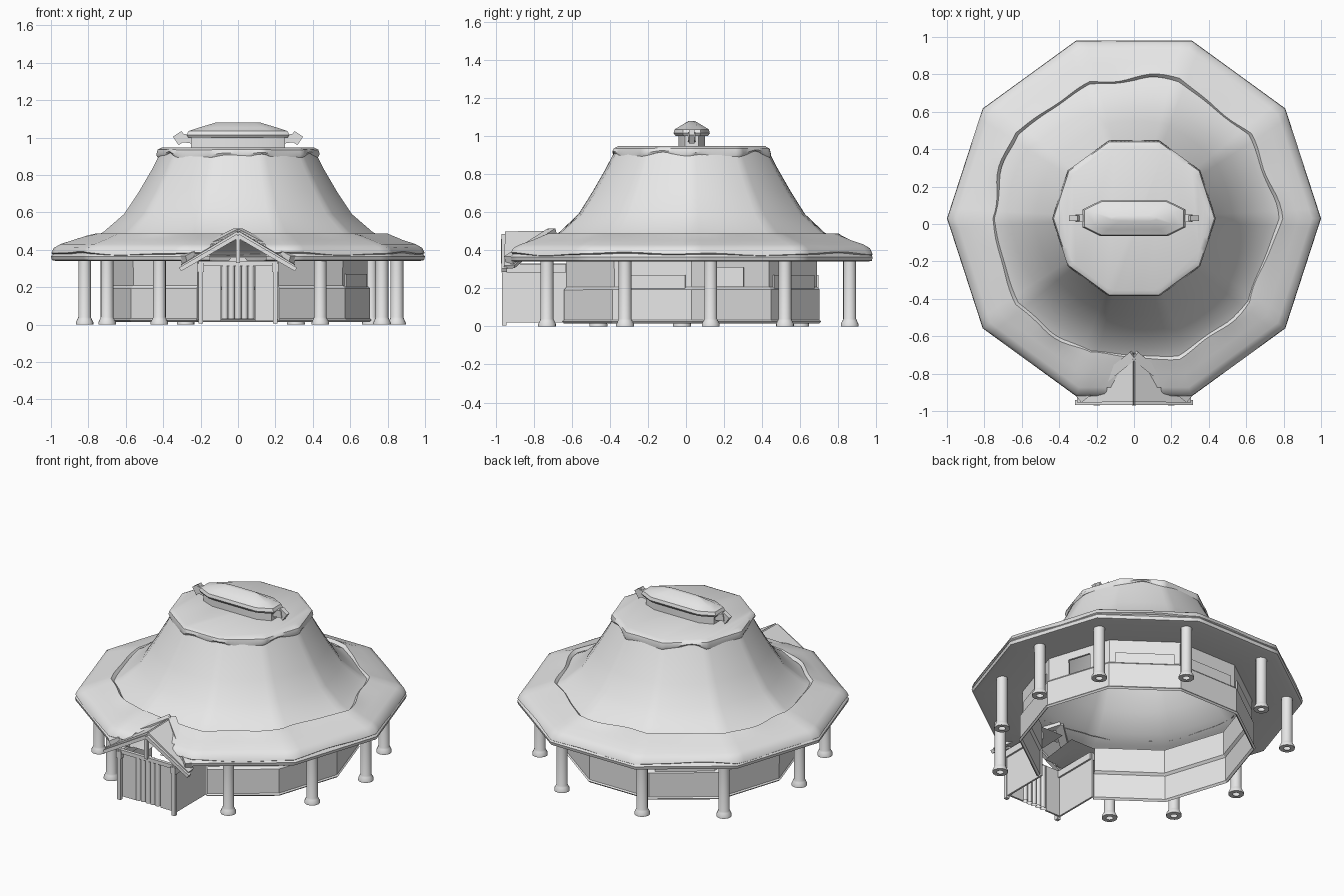
import bpy, bmesh
from math import sin, cos, pi, radians
from mathutils import Vector

cube = bpy.data.objects.get("Cube")
if cube:
    bpy.data.objects.remove(cube)

CY = 0.03  # centre of the round plan along y

grey = bpy.data.materials.new("plain_grey")
grey.use_nodes = True
grey.diffuse_color = (0.8, 0.8, 0.8, 1)
grey.node_tree.nodes["Principled BSDF"].inputs["Base Color"].default_value = (0.8, 0.8, 0.8, 1)


def finish(name, bm, smooth=None):
    bmesh.ops.recalc_face_normals(bm, faces=bm.faces)
    mesh = bpy.data.meshes.new(name)
    bm.to_mesh(mesh)
    bm.free()
    mesh.materials.append(grey)
    ob = bpy.data.objects.new(name, mesh)
    bpy.context.collection.objects.link(ob)
    if smooth:
        bpy.ops.object.select_all(action='DESELECT')
        ob.select_set(True)
        bpy.context.view_layer.objects.active = ob
        bpy.ops.object.shade_smooth_by_angle(angle=radians(smooth))
    return ob


def wave(a, shift=0.0):
    return (sin(5 * a + 1 + shift) + 0.6 * sin(9 * a + 2 - shift) + 0.4 * sin(14 * a)) / 2


def polygon(a):
    """Radius factor of a ten-sided plan."""
    return cos(pi / 10) / cos(a % (pi / 5) - pi / 10)


def shell(name, rows, n=120, center=(0, CY), cap=False, cut=None, smooth=40):
    """Loft rings; each row is radius, height, angularity, radial wave, height wave."""
    bm = bmesh.new()
    rings = []
    for r, z, k, wr, wz in rows:
        ring = []
        for i in range(n):
            a = 2 * pi * i / n
            rad = r * (1 - k + k * polygon(a + 1e-7)) + wr * wave(a)
            ring.append(bm.verts.new((center[0] + rad * cos(a), center[1] + rad * sin(a),
                                      z + wz * wave(a, 2))))
        rings.append(ring)
    for lo, hi in zip(rings, rings[1:]):
        for i in range(n):
            j = (i + 1) % n
            bm.faces.new((lo[i], lo[j], hi[j], hi[i]))
    if cap:
        bm.faces.new(rings[-1])
    if cut:
        doomed = [f for f in bm.faces if cut(f.calc_center_median())]
        bmesh.ops.delete(bm, geom=doomed, context='FACES')
    return finish(name, bm, smooth)


def box(name, center, size, rot=None):
    bm = bmesh.new()
    bmesh.ops.create_cube(bm, size=1)
    for v in bm.verts:
        p = Vector([v.co[i] * size[i] for i in range(3)])
        if rot:
            p.rotate(rot)
        v.co = p + Vector(center)
    return finish(name, bm)


def beam(name, p, q, width, depth):
    p, q = Vector(p), Vector(q)
    return box(name, (p + q) / 2, (width, depth, (q - p).length),
               (q - p).to_track_quat('Z', 'Y'))


def porch_gap(c):
    return c.y < -0.72 and abs(c.x) < (-0.70 - c.y) * 0.8


# Main roof with soffit and rounded eave
shell("main_roof", [
    (0.69, 0.36, 1, 0, 0), (0.97, 0.34, 1, 0, 0), (0.995, 0.345, 1, 0, 0),
    (1.0, 0.365, 1, 0, 0), (0.975, 0.395, 1, 0, 0), (0.88, 0.43, 1, 0, 0),
    (0.80, 0.455, 0.9, 0, 0), (0.72, 0.495, 0.7, 0, 0), (0.61, 0.59, 0.5, 0, 0),
    (0.53, 0.71, 0.4, 0, 0), (0.46, 0.83, 0.4, 0, 0), (0.41, 0.93, 0.5, 0, 0)],
    cut=porch_gap, smooth=35)

# Snow lying on the eave
shell("eave_snow", [
    (0.988, 0.375, 1, 0, 0.012), (0.998, 0.382, 1, 0, 0.012), (0.985, 0.41, 1, 0, 0.003),
    (0.95, 0.43, 1, 0, 0), (0.88, 0.453, 1, 0, 0), (0.81, 0.478, 0.9, 0.015, 0),
    (0.775, 0.488, 0.7, 0.03, 0), (0.755, 0.47, 0.6, 0.03, 0)],
    cut=porch_gap, smooth=50)

# Snow cap on the flat top
shell("top_snow", [
    (0.405, 0.895, 0.7, 0, 0.03), (0.43, 0.895, 0.9, 0, 0.03), (0.437, 0.91, 1, 0, 0.02),
    (0.43, 0.935, 1, 0, 0.002), (0.405, 0.947, 1, 0, 0)], cap=True)

# Ring wall, open towards the porch, with a step halfway up
wall = shell("ring_wall", [
    (0.71, 0.02, 1, 0, 0), (0.70, 0.03, 1, 0, 0), (0.70, 0.19, 1, 0, 0),
    (0.685, 0.205, 1, 0, 0), (0.685, 0.36, 1, 0, 0)], n=10, smooth=None,
    cut=lambda c: c.y < -0.55 and abs(c.x) < 0.1)
solid = wall.modifiers.new("thickness", 'SOLIDIFY')
solid.thickness = 0.015
solid.offset = 0

# Window openings and low wall panels
for deg in (18, 198):
    a = radians(deg)
    rot = Vector((cos(a), sin(a), 0)).to_track_quat('X', 'Z')
    cutter = box("window_cutter", (0.65 * cos(a), CY + 0.65 * sin(a), 0.26), (0.15, 0.15, 0.1), rot)
    cutter.hide_render = True
    cutter.hide_viewport = True
    hole = wall.modifiers.new("window", 'BOOLEAN')
    hole.operation = 'DIFFERENCE'
    hole.solver = 'EXACT'
    hole.object = cutter
for deg in (-18, 54, 90, 126, 162):
    a = radians(deg)
    rot = Vector((cos(a), sin(a), 0)).to_track_quat('X', 'Z')
    box("wall_panel", (0.657 * cos(a), CY + 0.657 * sin(a), 0.235), (0.02, 0.36, 0.07), rot)

# Columns around the veranda
for x, y in ((0.44, -0.73), (0.77, -0.32), (0.85, 0.13), (0.71, 0.52), (0.31, 0.86),
             (-0.42, -0.73), (-0.70, -0.46), (-0.82, -0.02), (-0.70, 0.60), (-0.28, 0.86)):
    shell("column", [(0.02, 0, 0, 0, 0), (0.047, 0, 0, 0, 0), (0.047, 0.012, 0, 0, 0),
                     (0.038, 0.03, 0, 0, 0), (0.034, 0.04, 0, 0, 0), (0.034, 0.36, 0, 0, 0)],
          n=16, center=(x, y), cap=True)

# Porch walls, posts and gable, mirrored left and right
for s in (-1, 1):
    box("porch_side_wall", (0.2 * s, -0.79, 0.175), (0.012, 0.33, 0.31))
    box("porch_side_beam", (0.2 * s, -0.80, 0.305), (0.035, 0.34, 0.045))
    box("porch_post", (0.2 * s, -0.955, 0.17), (0.024, 0.024, 0.33))
    box("porch_front_panel", (0.145 * s, -0.935, 0.175), (0.11, 0.012, 0.31))
    beam("gable_rafter", (0, -0.955, 0.475), (0.31 * s, -0.955, 0.295), 0.028, 0.022)
    beam("gable_snow", (0, -0.70, 0.492), (0.29 * s, -0.93, 0.345), 0.05, 0.05)
    bm = bmesh.new()
    bm.faces.new([bm.verts.new(p) for p in (
        (0, -0.95, 0.49), (0, -0.69, 0.495), (0.30 * s, -0.90, 0.315), (0.30 * s, -0.955, 0.31))])
    slope = finish("gable_roof", bm)
    thick = slope.modifiers.new("thickness", 'SOLIDIFY')
    thick.thickness = 0.02
    thick.offset = 0
box("porch_lintel", (0, -0.95, 0.325), (0.42, 0.022, 0.025))
box("king_post", (0, -0.96, 0.395), (0.022, 0.022, 0.13))

# Plank door
for i in range(5):
    x = (i - 2) * 0.035
    shell("door_plank", [(0.018, 0.03, 0, 0, 0), (0.018, 0.335 - abs(x) * 0.15, 0, 0, 0)],
          n=10, center=(x, -0.94), cap=True)


# Roof vent with a snow-covered lid
def tier(name, levels):
    """Stack long eight-sided rings; each level is half length, half width, height."""
    bm = bmesh.new()
    rings = []
    for lx, ly, z in levels:
        plan = [(1, -0.5), (1, 0.5), (0.65, 1), (-0.65, 1), (-1, 0.5), (-1, -0.5), (-0.65, -1), (0.65, -1)]
        rings.append([bm.verts.new((lx * u, CY + ly * v, z)) for u, v in plan])
    for lo, hi in zip(rings, rings[1:]):
        for i in range(8):
            j = (i + 1) % 8
            bm.faces.new((lo[i], lo[j], hi[j], hi[i]))
    bm.faces.new(rings[0])
    bm.faces.new(rings[-1])
    return finish(name, bm, 30)


tier("vent_body", [(0.25, 0.07, 0.94), (0.25, 0.07, 1.02)])
tier("vent_lid", [(0.265, 0.085, 1.0), (0.275, 0.095, 1.015), (0.265, 0.09, 1.035),
                  (0.21, 0.06, 1.053), (0.12, 0.015, 1.08)])
for s in (-1, 1):
    beam("vent_beam_end", (0.24 * s, CY, 0.99), (0.31 * s, CY, 1.0), 0.04, 0.045)
    beam("vent_beam_tip", (0.295 * s, CY, 0.975), (0.325 * s, CY, 1.02), 0.03, 0.055)
